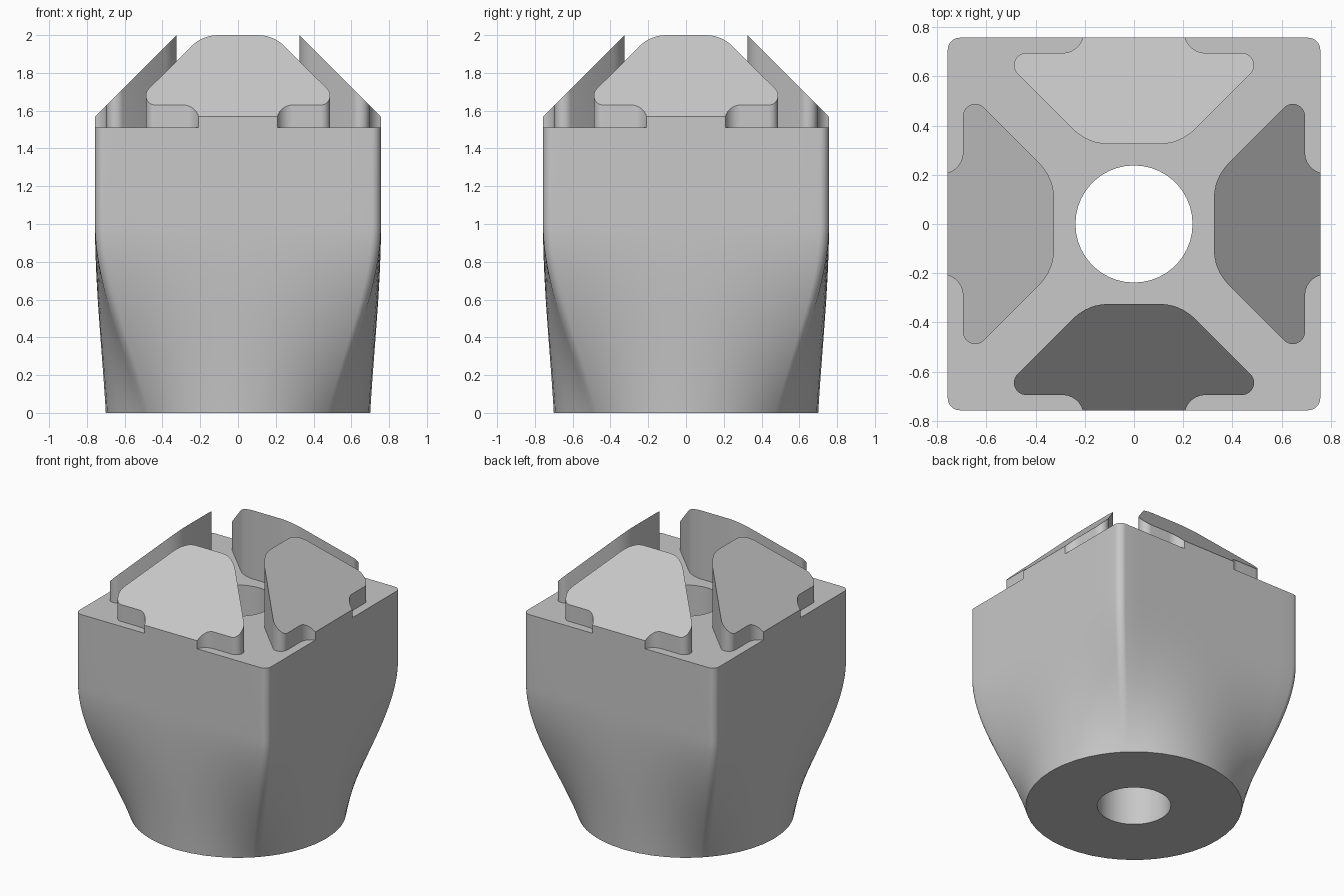
import bpy
import bmesh
from math import sin, cos, radians, hypot
from mathutils import Matrix

default = bpy.data.objects.get("Cube")
if default:
    bpy.data.objects.remove(default, do_unlink=True)

HALF, CORNER, BASE_R, HOLE_R = 0.757, 0.05, 0.70, 0.238
BLEND_TOP, DECK = 1.0, 1.51

grey = bpy.data.materials.new("light grey")
grey.use_nodes = True
grey.diffuse_color = (0.58, 0.58, 0.58, 1)
grey.node_tree.nodes["Principled BSDF"].inputs["Base Color"].default_value = grey.diffuse_color


def finish(name, bm):
    bmesh.ops.recalc_face_normals(bm, faces=bm.faces)
    mesh = bpy.data.meshes.new(name)
    bm.to_mesh(mesh)
    bm.free()
    mesh.materials.append(grey)
    obj = bpy.data.objects.new(name, mesh)
    bpy.context.collection.objects.link(obj)
    bpy.ops.object.select_all(action='DESELECT')
    obj.select_set(True)
    bpy.context.view_layer.objects.active = obj
    bpy.ops.object.shade_smooth_by_angle(angle=radians(30))
    return obj


def arc(cx, cy, r, start, end, steps):
    angles = [radians(start + (end - start) * i / steps) for i in range(steps + 1)]
    return [(cx + r * cos(a), cy + r * sin(a)) for a in angles]


# Rounded square outline: one flat side and one corner, turned four times
flat = HALF - CORNER
side = [(HALF, flat * (i / 12 * 2 - 1)) for i in range(12)]
side += arc(flat, flat, CORNER, 0, 90, 8)[:-1]
square = []
for x, y in side:
    square.append((x, y))
for turn in range(3):
    side = [(-y, x) for x, y in side]
    square += side


def scaled_ring(bm, z, radius=None, blend=0.0):
    ring = []
    for x, y in square:
        d = hypot(x, y)
        r = d if radius is None else radius + (d - radius) * blend
        ring.append(bm.verts.new((x * r / d, y * r / d, z)))
    return ring


# Body: round foot flowing into a rounded square, with a bore through the middle
bm = bmesh.new()
rings = [scaled_ring(bm, 0, HOLE_R)]
STEPS = 28
for i in range(STEPS + 1):
    t = i / STEPS
    rings.append(scaled_ring(bm, BLEND_TOP * t, BASE_R, t + t * t - t ** 3))
rings.append(scaled_ring(bm, DECK))
rings.append(scaled_ring(bm, DECK, HOLE_R))
n = len(square)
for a, b in zip(rings, rings[1:] + rings[:1]):
    for i in range(n):
        j = (i + 1) % n
        bm.faces.new((a[i], a[j], b[j], b[i]))
finish("body", bm)

# Prong outline, right half, from the inner edge to the outer edge
half = arc(0.105, -0.525, 0.20, 90, 45, 6)
half += arc(0.438, -0.645, 0.05, 45, -90, 10)
notch = [(x, y) for x, y in arc(0.29, -0.78, 0.085, 90, 164.3, 8)]
notch[-1] = (notch[-1][0], -HALF)
half += notch
outline = half + [(-x, y) for x, y in reversed(half)]

# Four prongs with tops sloping down to the outside
for index, name in enumerate(("front_prong", "left_prong", "back_prong", "right_prong")):
    bm = bmesh.new()
    low = [bm.verts.new((x, y, DECK)) for x, y in outline]
    high = [bm.verts.new((x, y, 2.325 + y)) for x, y in outline]
    bm.faces.new(low)
    bm.faces.new(high)
    for i in range(len(outline)):
        j = (i + 1) % len(outline)
        bm.faces.new((low[i], low[j], high[j], high[i]))
    bmesh.ops.rotate(bm, verts=bm.verts, cent=(0, 0, 0),
                     matrix=Matrix.Rotation(radians(90 * index), 3, 'Z'))
    finish(name, bm)
